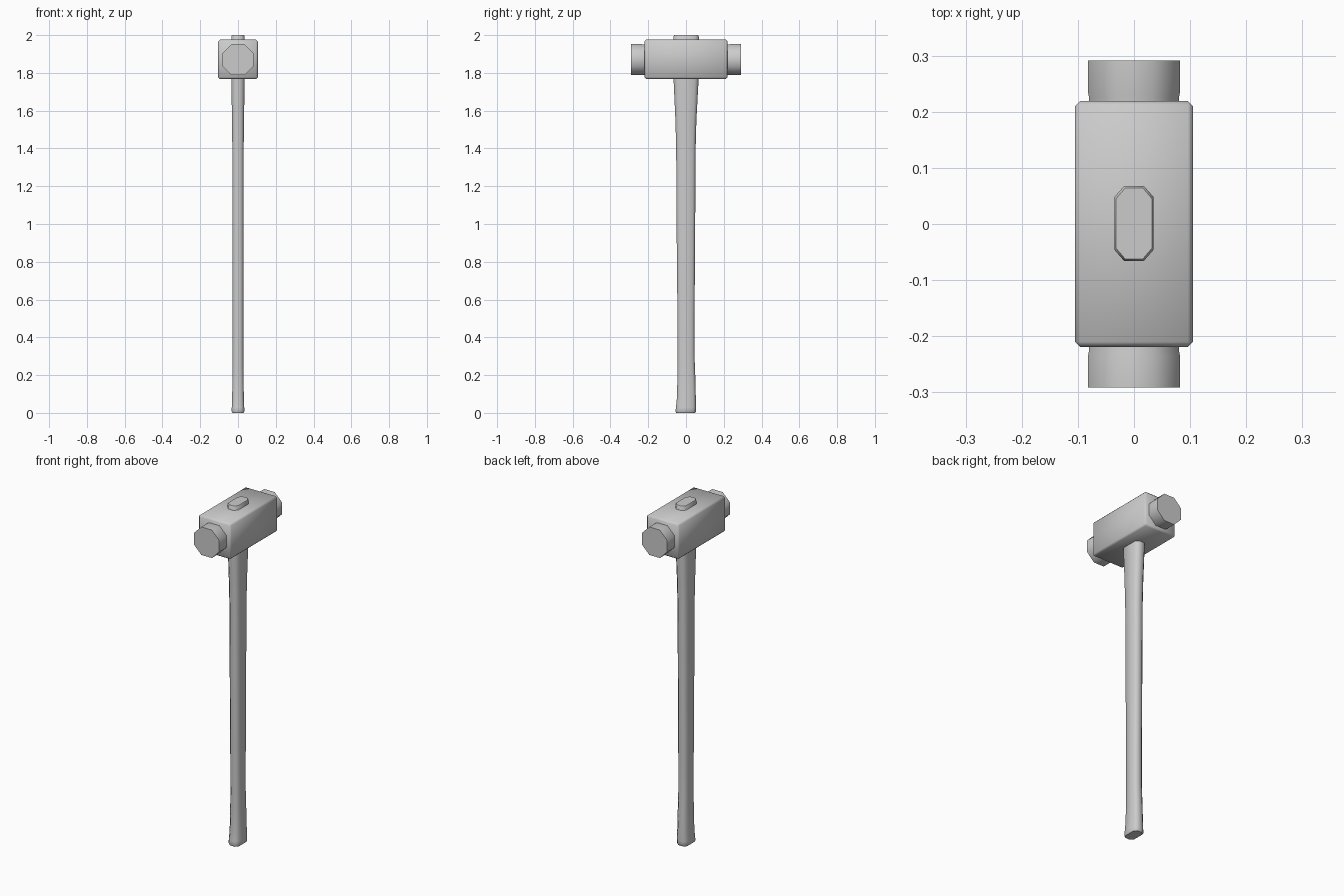
import bpy, bmesh, math

if "Cube" in bpy.data.objects:
    bpy.data.objects.remove(bpy.data.objects["Cube"])


def loft(name, rings, angle):
    """Skin a stack of equal-length vertex rings and cap both ends."""
    bm = bmesh.new()
    loops = [[bm.verts.new(p) for p in ring] for ring in rings]
    n = len(loops[0])
    for a, b in zip(loops, loops[1:]):
        for i in range(n):
            j = (i + 1) % n
            bm.faces.new((a[i], a[j], b[j], b[i]))
    bm.faces.new(loops[0])
    bm.faces.new(loops[-1])
    bmesh.ops.recalc_face_normals(bm, faces=bm.faces)
    mesh = bpy.data.meshes.new(name)
    bm.to_mesh(mesh)
    bm.free()
    ob = bpy.data.objects.new(name, mesh)
    bpy.context.collection.objects.link(ob)
    smooth(ob, angle)
    return ob


def smooth(ob, angle):
    bpy.ops.object.select_all(action='DESELECT')
    ob.select_set(True)
    bpy.context.view_layer.objects.active = ob
    bpy.ops.object.shade_smooth_by_angle(angle=math.radians(angle))


def handle_ring(z, hx, y0, y1):
    """Rectangle with chamfered corners, eight points."""
    c, d = hx * 0.5, 0.15 * (y1 - y0)
    return [(hx, y0 + d, z), (hx, y1 - d, z), (hx - c, y1, z), (c - hx, y1, z),
            (-hx, y1 - d, z), (-hx, y0 + d, z), (c - hx, y0, z), (hx - c, y0, z)]


# Handle: z, half width, back and front limits in y
profile = [(0.0, 0.030, -0.052, 0.048), (0.008, 0.034, -0.056, 0.053),
           (0.03, 0.033, -0.053, 0.053), (0.08, 0.031, -0.048, 0.052),
           (0.2, 0.029, -0.045, 0.049), (0.3, 0.028, -0.044, 0.045),
           (0.5, 0.028, -0.045, 0.045), (0.9, 0.029, -0.049, 0.048),
           (1.4, 0.030, -0.052, 0.051), (1.55, 0.032, -0.056, 0.055),
           (1.77, 0.035, -0.066, 0.067), (1.993, 0.035, -0.066, 0.068),
           (2.0, 0.032, -0.062, 0.064)]
loft("handle", [handle_ring(*p) for p in profile], 50)

# Head block with bevelled edges
bpy.ops.mesh.primitive_cube_add(size=1, location=(0, 0, 1.872))
head = bpy.context.object
head.name = "head_block"
head.scale = (0.21, 0.438, 0.208)
bpy.ops.object.transform_apply(location=False, rotation=False, scale=True)
bevel = head.modifiers.new("bevel", 'BEVEL')
bevel.width = 0.009
bevel.segments = 1
bpy.ops.object.modifier_apply(modifier="bevel")
smooth(head, 50)

# Octagonal striking faces, slightly flared towards the ends
for side, label in ((-1, "front"), (1, "back")):
    rings = []
    for y, apothem in ((0.20, 0.080), (0.225, 0.080), (0.235, 0.082), (0.291, 0.082)):
        r = apothem / math.cos(math.pi / 8)
        rings.append([(r * math.cos(a), side * y, 1.87 + r * math.sin(a))
                      for a in (math.pi / 8 + k * math.pi / 4 for k in range(8))])
    loft("striking_face_" + label, rings, 50)
